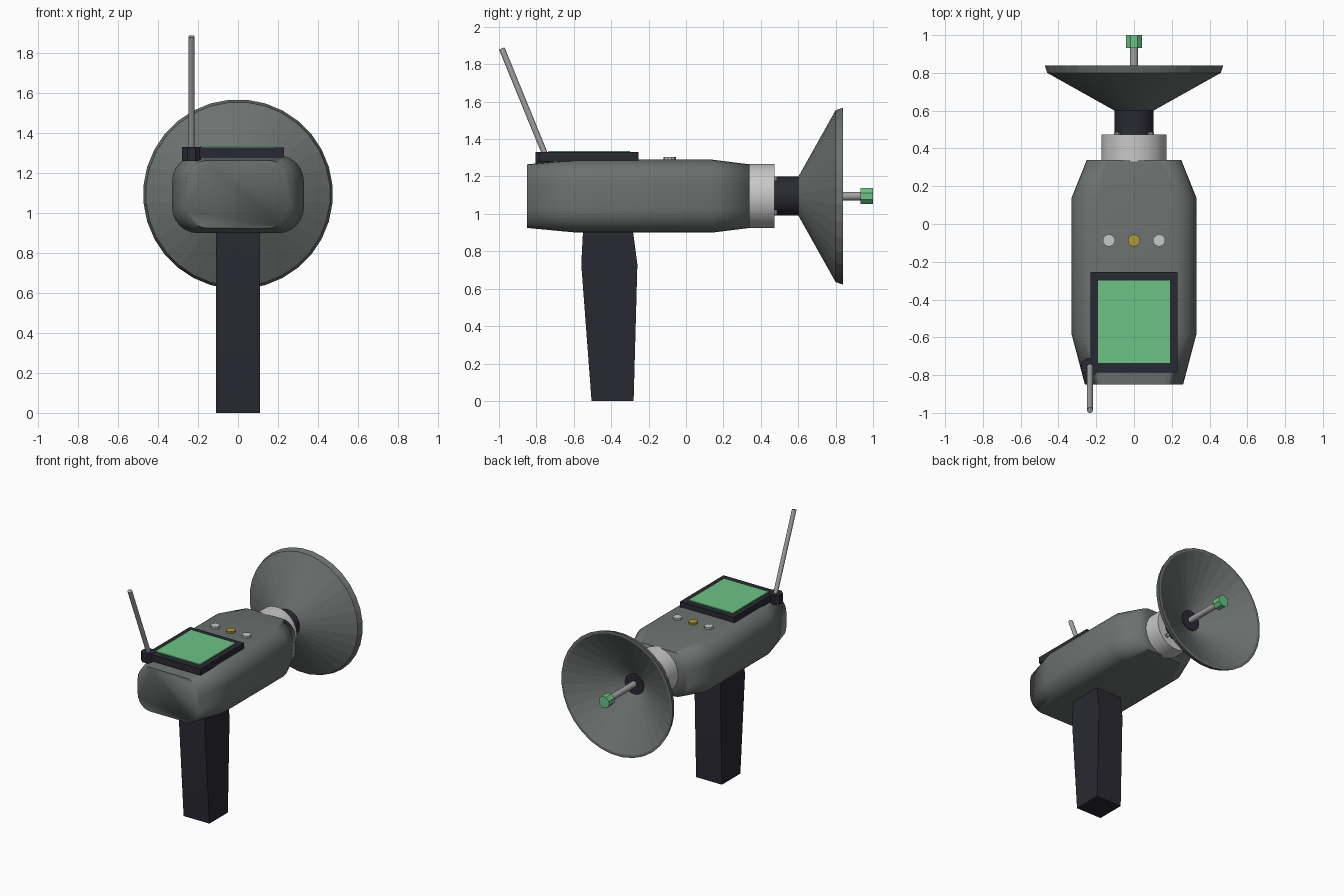
import bpy, bmesh, math
from mathutils import Vector

if "Cube" in bpy.data.objects:
    bpy.data.objects.remove(bpy.data.objects["Cube"])


def mat(name, r, g, b):
    m = bpy.data.materials.new(name)
    m.diffuse_color = (r, g, b, 1)
    m.use_nodes = True
    m.node_tree.nodes["Principled BSDF"].inputs["Base Color"].default_value = m.diffuse_color
    return m


GREY = mat("body grey", 0.15, 0.165, 0.16)
DARK = mat("dark plastic", 0.022, 0.022, 0.032)
LIGHT = mat("light grey", 0.58, 0.58, 0.58)
METAL = mat("metal grey", 0.36, 0.36, 0.36)
GREEN = mat("screen green", 0.15, 0.55, 0.24)
YELLOW = mat("button yellow", 0.42, 0.32, 0.04)
AXIS_Z = 1.095


def finish(name, bm, material, angle=None):
    bmesh.ops.recalc_face_normals(bm, faces=bm.faces)
    me = bpy.data.meshes.new(name)
    bm.to_mesh(me)
    bm.free()
    ob = bpy.data.objects.new(name, me)
    bpy.context.collection.objects.link(ob)
    me.materials.append(material)
    if angle:
        bpy.ops.object.select_all(action='DESELECT')
        ob.select_set(True)
        bpy.context.view_layer.objects.active = ob
        bpy.ops.object.shade_smooth_by_angle(angle=math.radians(angle))
    return ob


def loft(name, rings, material, angle=None):
    """Skin a list of point rings and cap both ends."""
    bm = bmesh.new()
    vs = [[bm.verts.new(p) for p in r] for r in rings]
    n = len(vs[0])
    for a, b in zip(vs, vs[1:]):
        for i in range(n):
            j = (i + 1) % n
            bm.faces.new((a[i], a[j], b[j], b[i]))
    bm.faces.new(vs[0])
    bm.faces.new(vs[-1])
    return finish(name, bm, material, angle)


def lathe(name, start, direction, profile, n, material, angle=None):
    """Turn (distance, radius) pairs around an axis."""
    q = Vector(direction).to_track_quat('Z', 'Y')
    rings = []
    for d, r in profile:
        rings.append([Vector(start) + q @ Vector((r * math.cos(t), r * math.sin(t), d))
                      for t in ((i + 0.5) * math.tau / n for i in range(n))])
    return loft(name, rings, material, angle)


def box(name, x0, x1, y0, y1, z0, z1, material):
    return loft(name, [[(x0, y0, z), (x1, y0, z), (x1, y1, z), (x0, y1, z)]
                       for z in (z0, z1)], material)


def rounded_ring(y, hw, z0, z1, rad, steps=6):
    zc, hh = (z0 + z1) / 2, (z1 - z0) / 2
    pts = []
    for k, (sx, sz) in enumerate(((1, 1), (-1, 1), (-1, -1), (1, -1))):
        for i in range(steps + 1):
            t = math.pi / 2 * (k + i / steps)
            pts.append((sx * (hw - rad) + rad * math.cos(t), y,
                        zc + sz * (hh - rad) + rad * math.sin(t)))
    return pts


# Main housing, tapered at both ends
loft("housing", [rounded_ring(-0.85, 0.26, 0.925, 1.265, 0.11),
                 rounded_ring(-0.585, 0.33, 0.9, 1.29, 0.13),
                 rounded_ring(0.14, 0.33, 0.9, 1.29, 0.13),
                 rounded_ring(0.34, 0.25, 0.925, 1.265, 0.11)], GREY, 80)

# Handle
loft("grip", [[(-0.11, a, z), (0.11, a, z), (0.11, b, z), (-0.11, b, z)]
              for z, a, b in ((0, -0.505, -0.28), (0.73, -0.56, -0.26),
                              (0.92, -0.55, -0.285))], DARK, 40)

# Display
box("screen_frame", -0.23, 0.23, -0.785, -0.255, 1.28, 1.33, DARK)
box("screen", -0.19, 0.19, -0.735, -0.3, 1.329, 1.337, GREEN)

# Antenna with its socket
lathe("antenna_socket", (-0.233, -0.757, 1.262), (0, 0, 1),
      [(0, 0.052), (0.07, 0.052)], 8, DARK)
lean = Vector((0, -0.235, 0.575))
lathe("antenna", (-0.233, -0.75, 1.31), lean,
      [(0, 0.0165), (lean.length, 0.0165)], 12, METAL, 40)

# Buttons
for name, x, m in (("left_button", -0.133, LIGHT), ("middle_button", 0, YELLOW),
                   ("right_button", 0.133, LIGHT)):
    lathe(name, (x, -0.087, 1.28), (0, 0, 1), [(0, 0.033), (0.025, 0.033)], 10, m)

# Collar, screws and neck
lathe("collar", (0, 0.33, AXIS_Z), (0, 1, 0), [(0, 0.172), (0.143, 0.172)], 32, LIGHT, 40)
for sx in (-1, 1):
    for sz in (-1, 1):
        lathe("collar_screw", (sx * 0.09, 0.465, AXIS_Z + sz * 0.09), (0, 1, 0),
              [(0, 0.016), (0.022, 0.016)], 8, METAL)
lathe("neck", (0, 0.465, AXIS_Z), (0, 1, 0), [(0, 0.105), (0.145, 0.105)], 24, DARK, 40)

# Hollow dish with a dark hub in its centre
lathe("dish", (0, 0, AXIS_Z), (0, 1, 0),
      [(0.6, 0.103), (0.8, 0.462), (0.84, 0.475), (0.84, 0.455), (0.625, 0.085)], 32, GREY)
lathe("dish_hub", (0, 0.61, AXIS_Z), (0, 1, 0), [(0, 0.08), (0.023, 0.08)], 24, DARK, 40)

# Feed rod and tip
lathe("feed_rod", (0, 0.6, AXIS_Z), (0, 1, 0), [(0, 0.023), (0.34, 0.023)], 12, METAL, 40)
lathe("feed_tip", (0, 0.932, AXIS_Z), (0, 1, 0), [(0, 0.046), (0.068, 0.046)], 8, GREEN)
